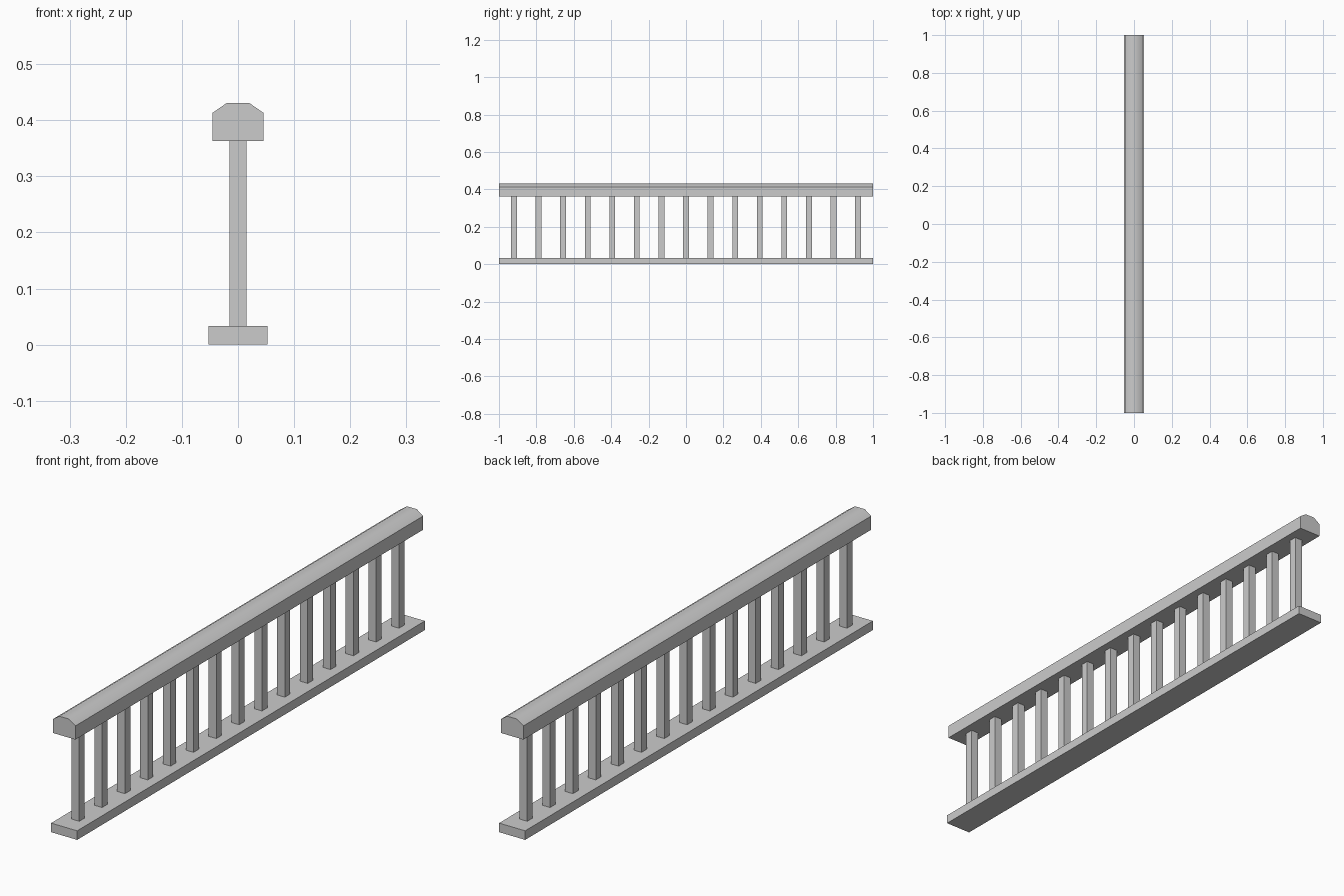
import bpy, bmesh, math

if "Cube" in bpy.data.objects:
    bpy.data.objects.remove(bpy.data.objects["Cube"])

def prism(name, profile, y0, y1):
    """Extrude an x-z profile along y into a closed solid."""
    bm = bmesh.new()
    face = bm.faces.new([bm.verts.new((x, y0, z)) for x, z in profile])
    ext = bmesh.ops.extrude_face_region(bm, geom=[face])
    moved = [g for g in ext["geom"] if isinstance(g, bmesh.types.BMVert)]
    bmesh.ops.translate(bm, verts=moved, vec=(0, y1 - y0, 0))
    bmesh.ops.recalc_face_normals(bm, faces=bm.faces)
    mesh = bpy.data.meshes.new(name)
    bm.to_mesh(mesh)
    bm.free()
    obj = bpy.data.objects.new(name, mesh)
    bpy.context.collection.objects.link(obj)
    return obj

def rect(half, z0, z1):
    return [(-half, z0), (half, z0), (half, z1), (-half, z1)]

BASE_TOP, RAIL_BOTTOM, RAIL_TOP = 0.033, 0.363, 0.431

# Bottom plate
prism("base_rail", rect(0.0525, 0, BASE_TOP), -1, 1)

# Handrail with chamfered, softly shaded top
half = [(0.0455, RAIL_BOTTOM), (0.0455, 0.413), (0.0195, RAIL_TOP)]
rail = prism("handrail", half + [(-x, z) for x, z in reversed(half)], -1, 1)
bpy.context.view_layer.objects.active = rail
rail.select_set(True)
bpy.ops.object.shade_smooth_by_angle(angle=math.radians(40))

# Row of square balusters
COUNT, SPACING, R = 15, 0.1314, 0.0155
for i in range(COUNT):
    y = (i - (COUNT - 1) / 2) * SPACING
    prism(f"baluster_{i + 1}", rect(R, BASE_TOP, RAIL_BOTTOM), y - R, y + R)
